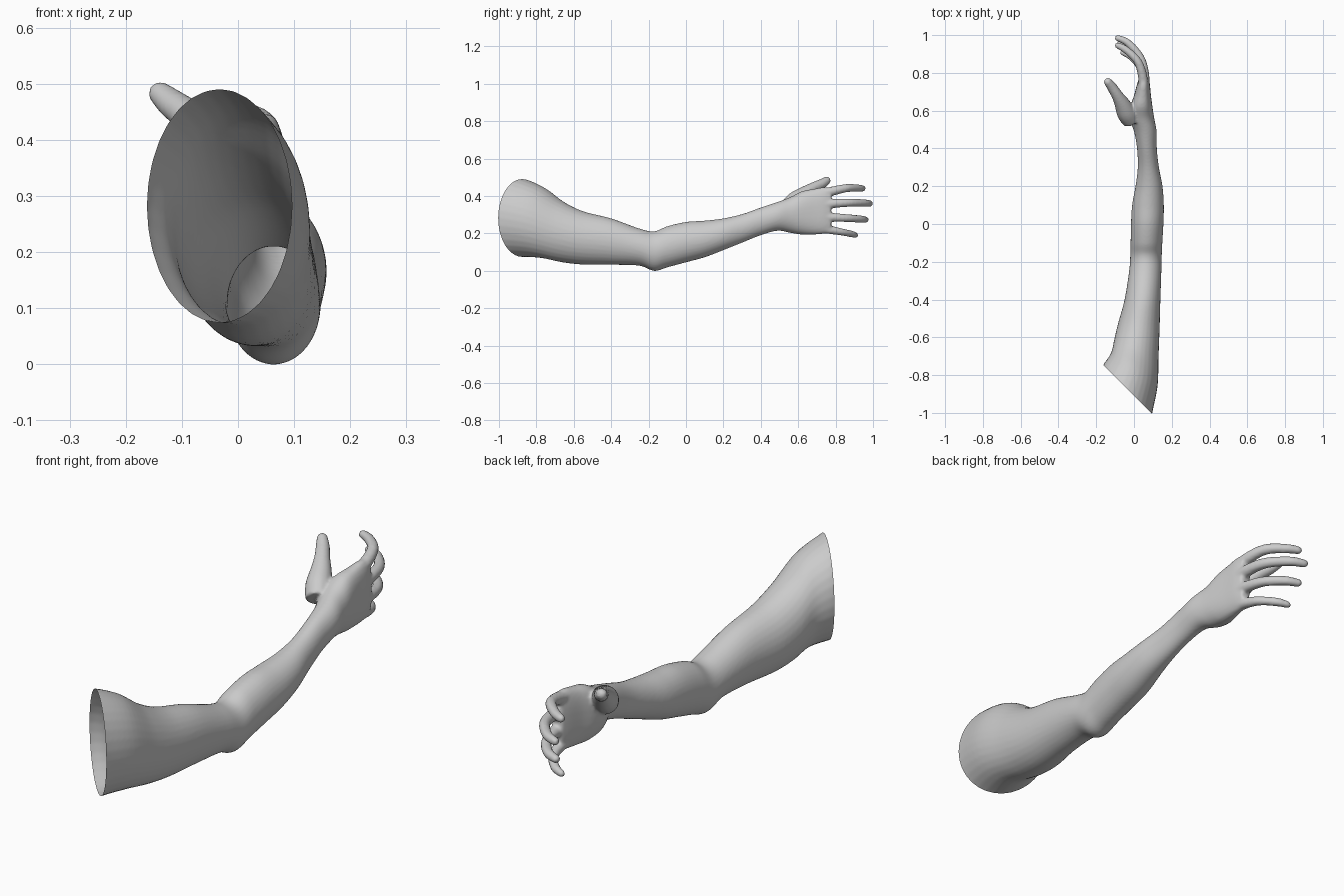
import bpy, bmesh, math
from mathutils import Vector

if "Cube" in bpy.data.objects:
    bpy.data.objects.remove(bpy.data.objects["Cube"])


def smooth_path(pts, n=6):
    """Catmull-Rom interpolation of tuples of any length."""
    out = []
    for i in range(len(pts) - 1):
        a, b, c, d = (pts[max(i - 1, 0)], pts[i], pts[i + 1], pts[min(i + 2, len(pts) - 1)])
        for k in range(n):
            t = k / n
            out.append([0.5 * (2 * q + (r - p) * t + (2 * p - 5 * q + 4 * r - s) * t * t
                               + (3 * q - p - 3 * r + s) * t ** 3)
                        for p, q, r, s in zip(a, b, c, d)])
    out.append(list(pts[-1]))
    return out


def loft(bm, rings):
    """Skin closed rings and cap both ends."""
    vr = [[bm.verts.new(p) for p in ring] for ring in rings]
    n = len(vr[0])
    for a, b in zip(vr, vr[1:]):
        for i in range(n):
            j = (i + 1) % n
            bm.faces.new((a[i], a[j], b[j], b[i]))
    bm.faces.new(vr[0][::-1])
    bm.faces.new(vr[-1])


def limb_ring(s, n=32):
    """Cross-section: y, x min, x max, z min, z max, shear, squareness."""
    y, x0, x1, z0, z1, shear, e = s
    ring = []
    for i in range(n):
        a = 2 * math.pi * i / n
        c, d = math.cos(a), math.sin(a)
        dx = math.copysign(abs(c) ** e, c) * (x1 - x0) / 2
        dz = math.copysign(abs(d) ** e, d) * (z1 - z0) / 2
        ring.append(((x0 + x1) / 2 + dx, y - shear * dx, (z0 + z1) / 2 + dz))
    return ring


def digit(bm, pts, n=14):
    """Tapered tube with a rounded tip; points are x, y, z, radius."""
    path = smooth_path(pts)
    cs = [(Vector(p[:3]), p[3]) for p in path]
    tan = [(cs[min(i + 1, len(cs) - 1)][0] - cs[max(i - 1, 0)][0]).normalized()
           for i in range(len(cs))]
    end, r, t = cs[-1][0], cs[-1][1], tan[-1]
    for k in range(1, 6):
        a = k * math.pi / 2 / 5.5
        cs.append((end + t * r * math.sin(a), r * math.cos(a)))
        tan.append(t)
    rings = []
    for (c, rad), t in zip(cs, tan):
        u = t.cross(Vector((0, 0, 1))).normalized()
        v = u.cross(t)
        rings.append([c + rad * (u * math.cos(2 * math.pi * i / n) + v * math.sin(2 * math.pi * i / n))
                      for i in range(n)])
    loft(bm, rings)


# Shoulder, upper arm, elbow, forearm, wrist, palm
SECTIONS = [
    (-0.95, -0.19, 0.085, 0.07, 0.50, 1.0, 1),
    (-0.876, -0.163, 0.096, 0.074, 0.491, 1.0, 1),
    (-0.77, -0.122, 0.125, 0.068, 0.445, 0.7, 1),
    (-0.66, -0.105, 0.13, 0.045, 0.37, 0.4, 1),
    (-0.55, -0.085, 0.135, 0.033, 0.318, 0.2, 1),
    (-0.40, -0.05, 0.14, 0.032, 0.28, 0, 1),
    (-0.25, -0.026, 0.145, 0.027, 0.226, 0, 1),
    (-0.17, -0.02, 0.147, -0.001, 0.211, 0, 1),
    (-0.10, -0.018, 0.15, 0.018, 0.238, 0, 1),
    (0.00, -0.016, 0.156, 0.045, 0.261, 0, 1),
    (0.10, -0.01, 0.158, 0.072, 0.268, 0, 1),
    (0.20, 0.008, 0.151, 0.11, 0.28, 0, 1),
    (0.30, 0.02, 0.132, 0.15, 0.303, 0, 1),
    (0.40, 0.016, 0.121, 0.19, 0.338, 0, 1),
    (0.49, 0.0, 0.12, 0.214, 0.368, 0, 1),
    (0.56, -0.025, 0.107, 0.202, 0.395, 0, 0.95),
    (0.62, -0.02, 0.098, 0.194, 0.425, 0, 0.85),
    (0.68, 0.0, 0.09, 0.194, 0.437, 0, 0.8),
    (0.74, 0.016, 0.084, 0.198, 0.447, 0, 0.8),
    (0.775, 0.028, 0.076, 0.208, 0.437, 0, 0.8),
]

DIGITS = [
    # thumb
    [(-0.015, 0.55, 0.34, 0.05), (-0.04, 0.59, 0.375, 0.052), (-0.062, 0.635, 0.41, 0.042),
     (-0.088, 0.68, 0.442, 0.031), (-0.117, 0.725, 0.464, 0.027), (-0.138, 0.752, 0.482, 0.022)],
    # index
    [(0.05, 0.70, 0.405, 0.028), (0.046, 0.78, 0.425, 0.025), (0.02, 0.86, 0.442, 0.022),
     (-0.04, 0.92, 0.442, 0.020), (-0.085, 0.945, 0.44, 0.017)],
    # middle
    [(0.055, 0.70, 0.35, 0.028), (0.056, 0.79, 0.36, 0.025), (0.034, 0.88, 0.364, 0.022),
     (-0.03, 0.957, 0.362, 0.020), (-0.085, 0.984, 0.36, 0.017)],
    # ring
    [(0.055, 0.70, 0.29, 0.028), (0.055, 0.79, 0.285, 0.024), (0.034, 0.87, 0.281, 0.021),
     (-0.02, 0.935, 0.276, 0.020), (-0.072, 0.96, 0.274, 0.017)],
    # little
    [(0.05, 0.70, 0.23, 0.027), (0.045, 0.78, 0.217, 0.022), (0.025, 0.84, 0.206, 0.019),
     (-0.02, 0.888, 0.196, 0.018), (-0.06, 0.907, 0.19, 0.015)],
]

bm = bmesh.new()
loft(bm, [limb_ring(s) for s in smooth_path(SECTIONS)])
for d in DIGITS:
    digit(bm, d)
bmesh.ops.recalc_face_normals(bm, faces=bm.faces)
mesh = bpy.data.meshes.new("arm")
bm.to_mesh(mesh)
bm.free()
arm = bpy.data.objects.new("arm", mesh)
bpy.context.collection.objects.link(arm)

# Fuse the palm and fingers into one skin
rm = arm.modifiers.new("fuse", 'REMESH')
rm.mode = 'VOXEL'
rm.voxel_size = 0.0065
sm = arm.modifiers.new("soften", 'SMOOTH')
sm.factor = 0.5
sm.iterations = 6
dg = bpy.context.evaluated_depsgraph_get()
skin = bpy.data.meshes.new_from_object(arm.evaluated_get(dg))
arm.modifiers.clear()
arm.data = skin

# Slanted open cut at the shoulder
bm = bmesh.new()
bm.from_mesh(skin)
bmesh.ops.bisect_plane(bm, geom=bm.verts[:] + bm.edges[:] + bm.faces[:], dist=1e-5,
                       plane_co=(0, -0.908, 0), plane_no=(1, 1, 0), clear_inner=True)
for f in bm.faces:
    f.smooth = True
bm.to_mesh(skin)
bm.free()

mat = bpy.data.materials.new("light grey")
mat.diffuse_color = (0.6, 0.6, 0.6, 1)
mat.use_nodes = True
mat.node_tree.nodes["Principled BSDF"].inputs["Base Color"].default_value = mat.diffuse_color
skin.materials.clear()
skin.materials.append(mat)
